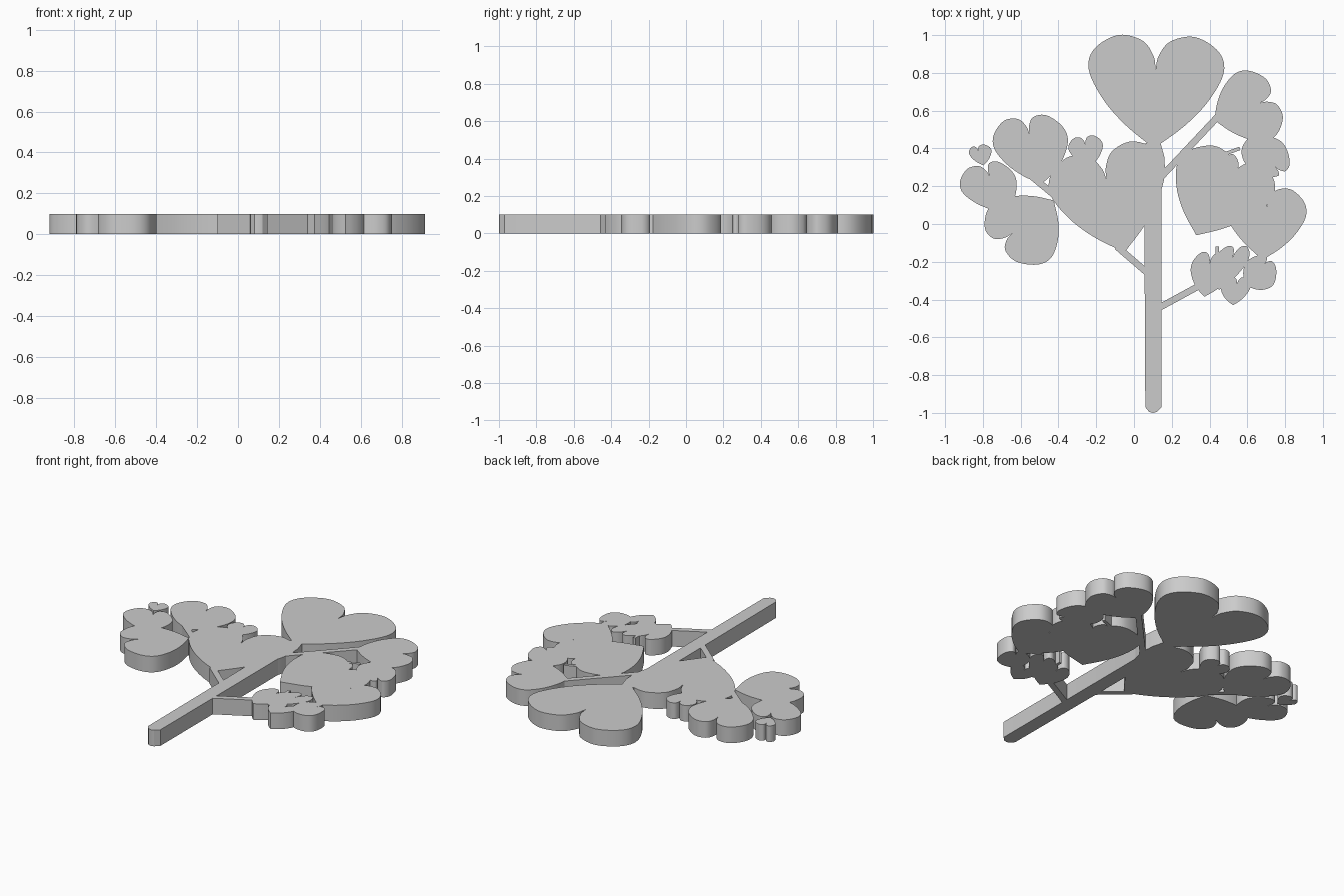
import bpy, bmesh, math
from mathutils import Vector

THICK = 0.1
# One heart lobe from tip round to notch; (0, 0) is the tip, (0, 1) the notch, (1, 1) the shoulder
LOBE = [(0, 0), (.45, .31), (.79, .64), (1, 1), (.92, 1.26), (.57, 1.43), (.21, 1.36), (.04, 1.17), (0, 1)]

if "Cube" in bpy.data.objects:
    bpy.data.objects.remove(bpy.data.objects["Cube"], do_unlink=True)

parts = []


def plate(name, outline):
    """Extrude a closed flat outline to the common thickness."""
    bm = bmesh.new()
    low = [bm.verts.new((p[0], p[1], 0)) for p in outline]
    high = [bm.verts.new((p[0], p[1], THICK)) for p in outline]
    bm.faces.new(low)
    bm.faces.new(high)
    n = len(low)
    for i in range(n):
        j = (i + 1) % n
        bm.faces.new((low[i], low[j], high[j], high[i]))
    bmesh.ops.recalc_face_normals(bm, faces=bm.faces)
    mesh = bpy.data.meshes.new(name)
    bm.to_mesh(mesh)
    bm.free()
    obj = bpy.data.objects.new(name, mesh)
    bpy.context.collection.objects.link(obj)
    parts.append(obj)


def smooth_path(points, steps=6):
    """Catmull-Rom curve through the points."""
    pts = [Vector(p) for p in points]
    ends = [2 * pts[0] - pts[1]] + pts + [2 * pts[-1] - pts[-2]]
    path = []
    for a, b, c, d in zip(ends, ends[1:], ends[2:], ends[3:]):
        for k in range(steps):
            t = k / steps
            path.append(b + (c - a) * t / 2 + (2 * a - 5 * b + 4 * c - d) * t ** 2 / 2
                        + (3 * b - a - 3 * c + d) * t ** 3 / 2)
    return path + [pts[-1]]


CURVE = smooth_path(LOBE)


def heart(name, tip, notch, left, right):
    """Heart whose two lobes are sheared to reach their own shoulder points."""
    tip, notch = Vector(tip), Vector(notch)

    def lobe(shoulder):
        side = Vector(shoulder) - notch
        return [tip + side * p.x + (notch - tip) * p.y for p in CURVE]
    plate(name, lobe(left) + lobe(right)[-2:0:-1])


def bar(name, start, end, width):
    """Straight branch between two points."""
    a, b = Vector(start), Vector(end)
    side = (b - a).orthogonal().normalized() * width / 2
    plate(name, [a + side, b + side, b - side, a - side])


# Trunk with softened foot and a slightly flared neck
plate("trunk", [(.06, -.97), (.08, -.995), (.1, -1), (.12, -.995), (.145, -.97), (.145, .18),
                (.165, .27), (.16, .36), (.14, .43), (.06, .43), (.055, 0)])

# Branches
bar("lower_left_branch", (-.09, -.12), (.09, -.275), .035)
bar("lower_right_branch", (.12, -.45), (.35, -.325), .035)
bar("upper_right_branch", (.13, .235), (.45, .575), .035)
bar("upper_left_branch", (-.63, .325), (-.4, .135), .035)

# Crown and left side hearts
heart("crown_heart", (.105, .4), (.115, .82), (-.24, .82), (.475, .8))
heart("centre_heart", (-.05, -.15), (-.145, .235), (-.44, .15), (.165, .3))
heart("upper_left_heart", (-.49, .21), (-.553, .476), (-.74, .4), (-.35, .45))
heart("tiny_left_heart", (-.797, .31), (-.823, .386), (-.87, .365), (-.755, .39))
heart("outer_left_heart", (-.68, .06), (-.765, .255), (-.91, .17), (-.625, .24))
heart("lower_left_heart", (-.425, .125), (-.645, -.05), (-.73, .12), (-.44, -.18))
heart("bud_heart", (-.235, .3), (-.257, .42), (-.345, .39), (-.165, .415))

# Right side hearts
heart("upper_right_heart", (.425, .55), (.665, .64), (.54, .8), (.7, .44))
heart("outer_right_heart", (.6, .45), (.745, .305), (.59, .32), (.775, .44))
heart("inner_right_heart", (.33, -.06), (.5, .24), (.23, .32), (.72, .12))
heart("inner_right_filler", (.45, .15), (.475, .31), (.38, .3), (.55, .29))
heart("lower_right_heart", (.68, -.19), (.705, .09), (.47, .1), (.91, .04))
bar("right_spur", (.45, .36), (.56, .4), .018)

# Small cluster on the lower right branch
heart("cluster_left_heart", (.373, -.385), (.4, -.21), (.3, -.24), (.52, -.25))
heart("cluster_top_heart", (.45, -.35), (.52, -.18), (.42, -.2), (.6, -.2))
heart("cluster_bottom_heart", (.525, -.43), (.545, -.32), (.46, -.34), (.615, -.34))
heart("cluster_right_heart", (.6, -.33), (.69, -.215), (.59, -.21), (.73, -.33))
bar("cluster_spur", (.44, -.2), (.44, -.12), .018)

# Smooth rims with crisp cap edges
bpy.ops.object.select_all(action='DESELECT')
for obj in parts:
    obj.select_set(True)
bpy.context.view_layer.objects.active = parts[0]
bpy.ops.object.shade_smooth_by_angle(angle=math.radians(30))
